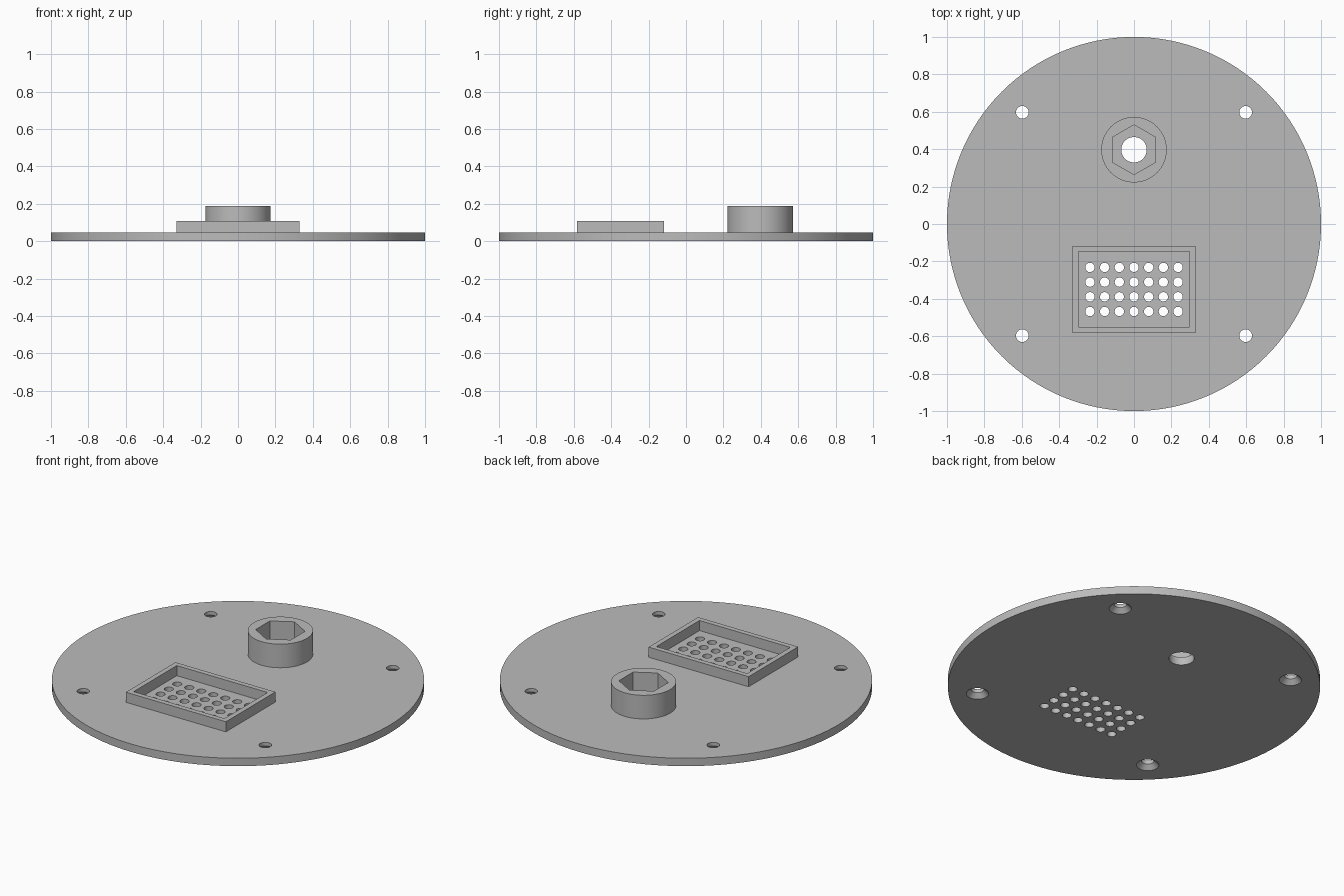
import bpy
import bmesh
from math import cos, sin, tau

if "Cube" in bpy.data.objects:
    bpy.data.objects.remove(bpy.data.objects["Cube"])

PLATE_TOP, TRAY_TOP, BOSS_TOP = 0.047, 0.107, 0.187
BOSS_Y, TRAY_Y = 0.397, -0.35
BELOW, ABOVE = -0.02, 0.25

grey = bpy.data.materials.new("plain grey")
grey.use_nodes = True
colour = (0.5, 0.5, 0.5, 1)
grey.diffuse_color = colour
grey.node_tree.nodes["Principled BSDF"].inputs["Base Color"].default_value = colour


def add_solid(bm, x, y, rings, sides, turn=0.0):
    """Closed round or polygonal solid through (radius, height) rings."""
    loops = []
    for radius, z in rings:
        angles = [turn + tau * i / sides for i in range(sides)]
        loops.append([bm.verts.new((x + radius * cos(a), y + radius * sin(a), z))
                      for a in angles])
    for low, high in zip(loops, loops[1:]):
        for i in range(sides):
            j = (i + 1) % sides
            bm.faces.new((low[i], low[j], high[j], high[i]))
    bm.faces.new(loops[0][::-1])
    bm.faces.new(loops[-1])


def add_box(bm, y, width, depth, low, high):
    """Box centred on x = 0."""
    verts = bmesh.ops.create_cube(bm, size=1)["verts"]
    bmesh.ops.scale(bm, verts=verts, vec=(width, depth, high - low))
    bmesh.ops.translate(bm, verts=verts, vec=(0, y, (low + high) / 2))


def make_object(name, bm):
    mesh = bpy.data.meshes.new(name)
    bm.to_mesh(mesh)
    bm.free()
    mesh.materials.append(grey)
    obj = bpy.data.objects.new(name, mesh)
    bpy.context.collection.objects.link(obj)
    return obj


def cut(obj, cutter_bm):
    """Subtract a cutter, then smooth the curved walls."""
    cutter = make_object(obj.name + "_cutter", cutter_bm)
    mod = obj.modifiers.new("openings", "BOOLEAN")
    mod.operation = "DIFFERENCE"
    mod.solver = "EXACT"
    mod.object = cutter
    bpy.ops.object.select_all(action="DESELECT")
    bpy.context.view_layer.objects.active = obj
    obj.select_set(True)
    bpy.ops.object.modifier_apply(modifier=mod.name)
    bpy.data.objects.remove(cutter)
    bpy.ops.object.shade_smooth_by_angle(angle=0.5)


# Round base plate
bm = bmesh.new()
add_solid(bm, 0, 0, [(1, 0), (1, PLATE_TOP)], 128)
base_plate = make_object("base_plate", bm)

holes = bmesh.new()
# Screw holes, countersunk from the underside
for x in (-0.597, 0.597):
    for y in (-0.597, 0.597):
        add_solid(holes, x, y, [(0.08, BELOW), (0.06, 0), (0.034, 0.026), (0.034, ABOVE)], 32)
# Shaft hole under the boss
add_solid(holes, 0, BOSS_Y, [(0.068, BELOW), (0.068, ABOVE)], 48)
# Grid of small holes in the tray floor
for column in range(7):
    for row in range(4):
        add_solid(holes, (column - 3) * 0.0785, TRAY_Y + (row - 1.5) * 0.0785,
                  [(0.025, BELOW), (0.025, ABOVE)], 24)
cut(base_plate, holes)

# Rectangular tray rim
bm = bmesh.new()
add_box(bm, TRAY_Y, 0.656, 0.464, PLATE_TOP, TRAY_TOP)
tray_rim = make_object("tray_rim", bm)
pocket = bmesh.new()
add_box(pocket, TRAY_Y, 0.596, 0.404, BELOW, ABOVE)
cut(tray_rim, pocket)

# Round boss with a hexagonal pocket
bm = bmesh.new()
add_solid(bm, 0, BOSS_Y, [(0.175, PLATE_TOP), (0.175, BOSS_TOP)], 64)
hex_boss = make_object("hex_boss", bm)
socket = bmesh.new()
add_solid(socket, 0, BOSS_Y, [(0.133, BELOW), (0.133, ABOVE)], 6, tau / 4)
cut(hex_boss, socket)
